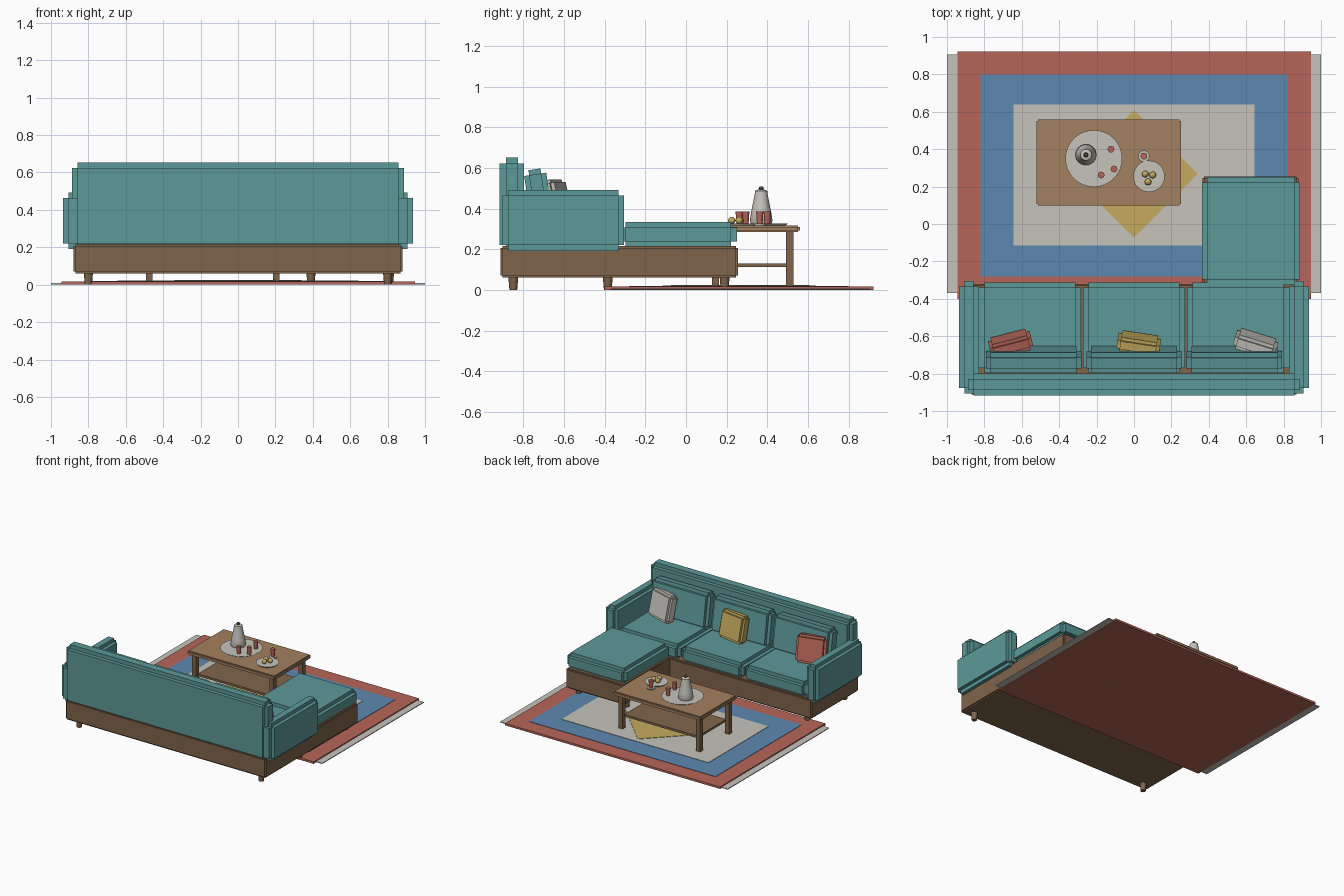
import bpy, bmesh
from math import radians
from mathutils import Matrix, Vector, Euler

cube = bpy.data.objects.get("Cube")
if cube:
    bpy.data.objects.remove(cube, do_unlink=True)


def material(name, *rgb):
    m = bpy.data.materials.new(name)
    m.use_nodes = True
    m.diffuse_color = (*rgb, 1)
    m.node_tree.nodes["Principled BSDF"].inputs["Base Color"].default_value = (*rgb, 1)
    return m


TEAL = material("teal fabric", .11, .32, .32)
BROWN = material("dark wood", .215, .13, .07)
WOOD = material("light wood", .37, .22, .115)
RED = material("brick red", .47, .13, .10)
BLUE = material("rug blue", .11, .25, .44)
CREAM = material("cream", .57, .55, .50)
YELLOW = material("mustard", .56, .41, .11)
DARK = material("dark knob", .10, .075, .055)


def finish(name, bm, mat, smooth=False):
    bmesh.ops.recalc_face_normals(bm, faces=bm.faces)
    mesh = bpy.data.meshes.new(name)
    bm.to_mesh(mesh)
    bm.free()
    mesh.materials.append(mat)
    ob = bpy.data.objects.new(name, mesh)
    bpy.context.collection.objects.link(ob)
    if smooth:
        bpy.ops.object.select_all(action="DESELECT")
        ob.select_set(True)
        bpy.context.view_layer.objects.active = ob
        bpy.ops.object.shade_smooth_by_angle(angle=radians(40))
    return ob


def add_box(bm, size):
    bmesh.ops.create_cube(bm, size=1, matrix=Matrix.Diagonal((*size, 1)))


def box(name, x, y, z, mat):
    """Plain box from (low, high) ranges."""
    bm = bmesh.new()
    add_box(bm, [b - a for a, b in (x, y, z)])
    ob = finish(name, bm, mat)
    ob.location = [(a + b) / 2 for a, b in (x, y, z)]
    return ob


def stepped(name, center, size, step, mat, rot=(0, 0, 0)):
    """Block with notched edges: three crossed boxes, each full along one axis."""
    bm = bmesh.new()
    for axis in range(3):
        add_box(bm, [s if i == axis else s - 2 * step for i, s in enumerate(size)])
    # Second-level slabs fill the edges so that only a small notch remains
    ob = finish(name, bm, mat)
    ob.location, ob.rotation_euler = center, Euler(rot)
    return ob


def stepped_range(name, x, y, z, step, mat):
    r = (x, y, z)
    return stepped(name, [(a + b) / 2 for a, b in r], [b - a for a, b in r], step, mat)


def lathe(name, x, y, profile, mat, sides=24):
    """Turned part from (radius, height) points, capped at both ends."""
    bm = bmesh.new()
    rings = []
    for r, z in profile:
        rot = [Matrix.Rotation(radians(360 * i / sides), 3, "Z") for i in range(sides)]
        rings.append([bm.verts.new(m @ Vector((r, 0, z))) for m in rot])
    for a, b in zip(rings, rings[1:]):
        for i in range(sides):
            j = (i + 1) % sides
            bm.faces.new((a[i], a[j], b[j], b[i]))
    bm.faces.new(rings[0])
    bm.faces.new(rings[-1])
    ob = finish(name, bm, mat, sides > 4)
    ob.location = (x, y, 0)
    return ob


# Rug: fringe, red border, blue band, cream field, mustard diamond
box("rug_fringe", (-1, 1), (-.37, .905), (.002, .008), CREAM)
box("rug_border", (-.945, .945), (-.40, .922), (0, .016), RED)
box("rug_band", (-.82, .82), (-.28, .80), (.015, .019), BLUE)
box("rug_field", (-.645, .645), (-.115, .64), (.018, .022), CREAM)
lathe("rug_diamond", 0, .267, [(.34, .021), (.34, .025)], YELLOW, 4)

# Sofa base and chaise base
stepped_range("sofa_base", (-.88, .88), (-.912, -.32), (.06, .217), .01, BROWN)
stepped_range("chaise_base", (.365, .88), (-.90, .255), (.06, .217), .01, BROWN)
for i, (x, y) in enumerate([(-.80, -.85), (.80, -.85), (-.80, -.385),
                            (.81, -.385), (.39, .19), (.81, .19)]):
    lathe(f"sofa_leg_{i + 1}", x, y, [(.019, 0), (.025, .07)], BROWN, 12)

# Sofa back and arms
stepped_range("sofa_back", (-.887, .887), (-.917, -.798), (.19, .653), .03, TEAL)
for side, s in (("right", -1), ("left", 1)):
    stepped("arm_" + side, (s * .882, -.605, .342), (.106, .60, .30), .028, TEAL)


def cushion(name, center, size, step, mat, rot=(0, 0, 0)):
    """Padded block: three slabs, each inset along a single axis."""
    bm = bmesh.new()
    for axis in range(3):
        add_box(bm, [s - 2 * step if i == axis else s - step * .5
                     for i, s in enumerate(size)])
    bm.free()
    return stepped(name, center, size, step, mat, rot)


# Seat, back and chaise cushions
for i, x in enumerate((-.556, 0, .556)):
    stepped(f"seat_cushion_{i + 1}", (x, -.555, .272), (.545, .485, .124), .028, TEAL)
    stepped(f"back_cushion_{i + 1}", (x * .965, -.725, .455), (.51, .11, .28), .025,
            TEAL, (.15, 0, 0))
stepped_range("chaise_cushion", (.363, .887), (-.325, .25), (.21, .335), .028, TEAL)

# Loose pillows
for name, x, mat, yaw in (("red", -.66, RED, .25), ("mustard", .025, YELLOW, -.15),
                          ("cream", .65, CREAM, -.3)):
    stepped("pillow_" + name, (x, -.64, .437), (.23, .08, .21), .018, mat, (.22, 0, yaw))

# Coffee table
stepped_range("table_top", (-.52, .252), (.10, .56), (.285, .317), .008, WOOD)
box("table_shelf", (-.46, .19), (.15, .505), (.113, .13), BROWN)
for x in (-.475, .205):
    for y in (.145, .51):
        box("table_leg", (x - .018, x + .018), (y - .018, y + .018), (.02, .29), BROWN)

# Tray, plate and saucer
for name, x, y, r in (("tray", -.215, .35, .152), ("plate", .08, .255, .084),
                      ("saucer", .053, .363, .03)):
    lathe(name, x, y, [(r * .9, .316), (r, .327)], CREAM, 32)

# Jug with lid knob
lathe("jug", -.257, .37, [(.05, .325), (.056, .34), (.05, .38), (.032, .47),
                          (.03, .488), (.014, .494)], CREAM)
lathe("jug_knob", -.257, .37, [(.01, .49), (.013, .50), (.008, .51)], DARK, 12)

# Cups and fruit
for i, (x, y) in enumerate([(-.123, .40), (-.107, .294), (-.176, .262), (.053, .363)]):
    lathe(f"cup_{i + 1}", x, y, [(.014, .325), (.018, .385)], RED, 16)
for i, (x, y) in enumerate([(.06, .267), (.10, .262), (.075, .225)]):
    bm = bmesh.new()
    bmesh.ops.create_uvsphere(bm, u_segments=16, v_segments=10, radius=.018)
    finish(f"fruit_{i + 1}", bm, YELLOW, True).location = (x, y, .342)
